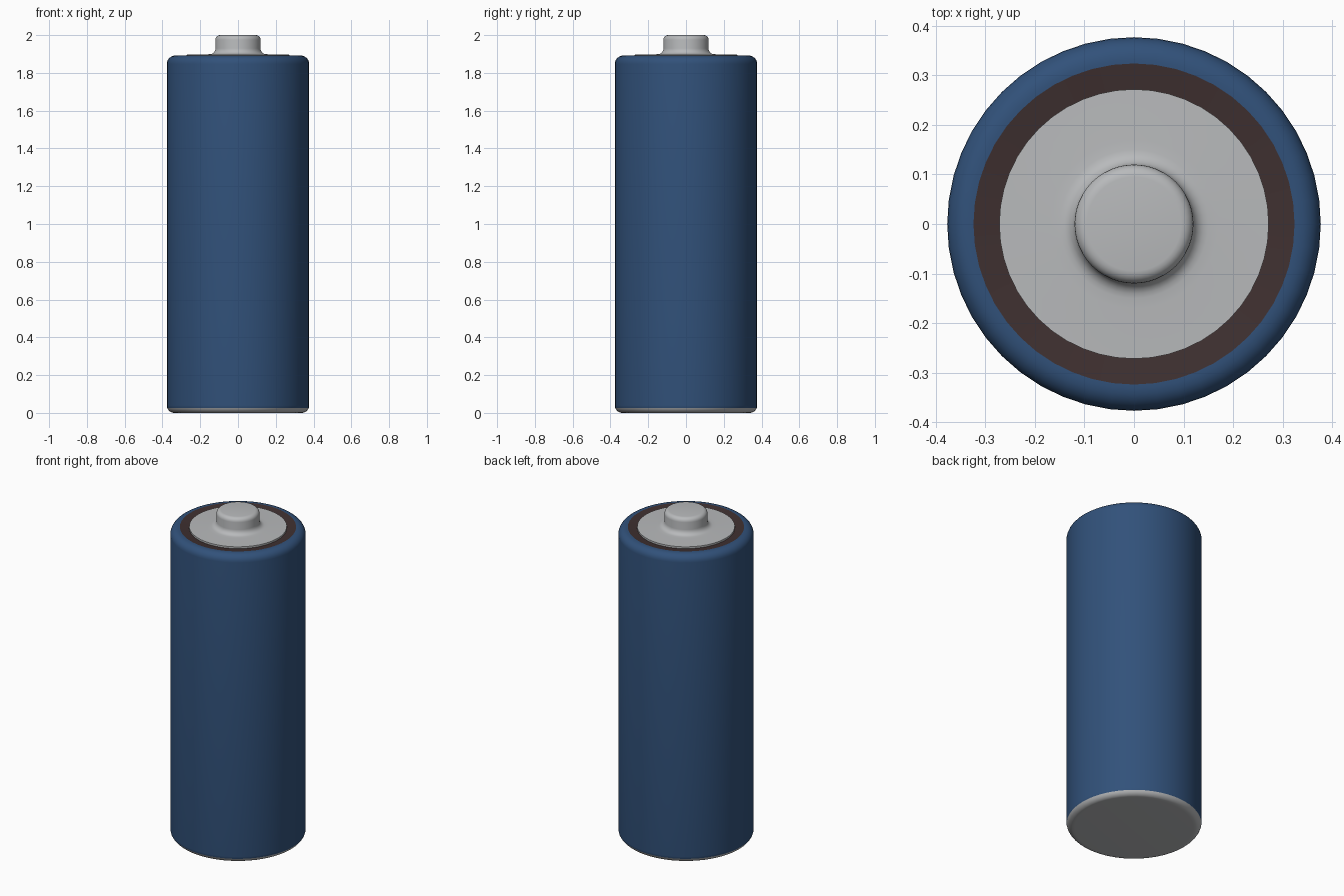
import bpy
import math

cube = bpy.data.objects.get("Cube")
if cube:
    bpy.data.objects.remove(cube, do_unlink=True)

SEGMENTS = 48


def material(name, color, metallic=0.0):
    mat = bpy.data.materials.new(name)
    mat.use_nodes = True
    mat.diffuse_color = (*color, 1)
    mat.node_tree.nodes["Principled BSDF"].inputs["Base Color"].default_value = (*color, 1)
    return mat


def arc(cx, cz, r, start, end, steps=5):
    """Points on a quarter fillet, angles in degrees."""
    angles = [math.radians(start + (end - start) * i / steps) for i in range(steps + 1)]
    return [(cx + r * math.cos(a), cz + r * math.sin(a)) for a in angles]


def lathe(name, profile, mat, sharp_angle=50):
    """Revolve a bottom-to-top (radius, height) profile around z."""
    verts, faces, rings = [], [], []
    for r, z in profile:
        count = 1 if r == 0 else SEGMENTS
        rings.append(range(len(verts), len(verts) + count))
        for i in range(count):
            a = math.tau * i / SEGMENTS
            verts.append((r * math.cos(a), r * math.sin(a), z))
    for low, high in zip(rings, rings[1:]):
        for i in range(SEGMENTS):
            j = (i + 1) % SEGMENTS
            if len(low) == 1:
                faces.append((low[0], high[j], high[i]))
            elif len(high) == 1:
                faces.append((low[i], low[j], high[0]))
            else:
                faces.append((low[i], low[j], high[j], high[i]))
    mesh = bpy.data.meshes.new(name)
    mesh.from_pydata(verts, [], faces)
    mesh.materials.append(mat)
    obj = bpy.data.objects.new(name, mesh)
    bpy.context.collection.objects.link(obj)
    bpy.ops.object.select_all(action='DESELECT')
    obj.select_set(True)
    bpy.context.view_layer.objects.active = obj
    bpy.ops.object.shade_smooth_by_angle(angle=math.radians(sharp_angle))
    return obj


blue = material("blue wrapper", (0.031, 0.083, 0.195))
metal = material("grey metal", (0.48, 0.49, 0.50))
brown = material("dark brown seal", (0.050, 0.030, 0.030))

R = 0.377
TOP = 1.892

# Bottom contact, with a rounded edge running up to the wrapper
lathe("bottom_contact", [(0, 0), (0.33, 0)] + arc(0.337, 0.04, 0.04, -80, -20), metal)

# Wrapper: straight wall, rounded shoulder and flat rim
lathe("wrapper", arc(0.337, 0.04, 0.04, -20, 0, 2)
      + arc(R - 0.045, TOP - 0.045, 0.045, 0, 90, 6) + [(0.324, TOP)], blue)

# Seal ring, dipping slightly towards the centre
lathe("seal_ring", [(0.324, TOP), (0.265, TOP - 0.008)][::1], brown)

# Top contact: thin plate flaring up into the button
lathe("top_contact", [(0.272, TOP - 0.008), (0.272, 1.896), (0.17, 1.898)]
      + arc(0.150, 1.930, 0.031, 270, 180)
      + arc(0.095, 1.975, 0.025, 0, 90) + [(0, 2.0)], metal)
